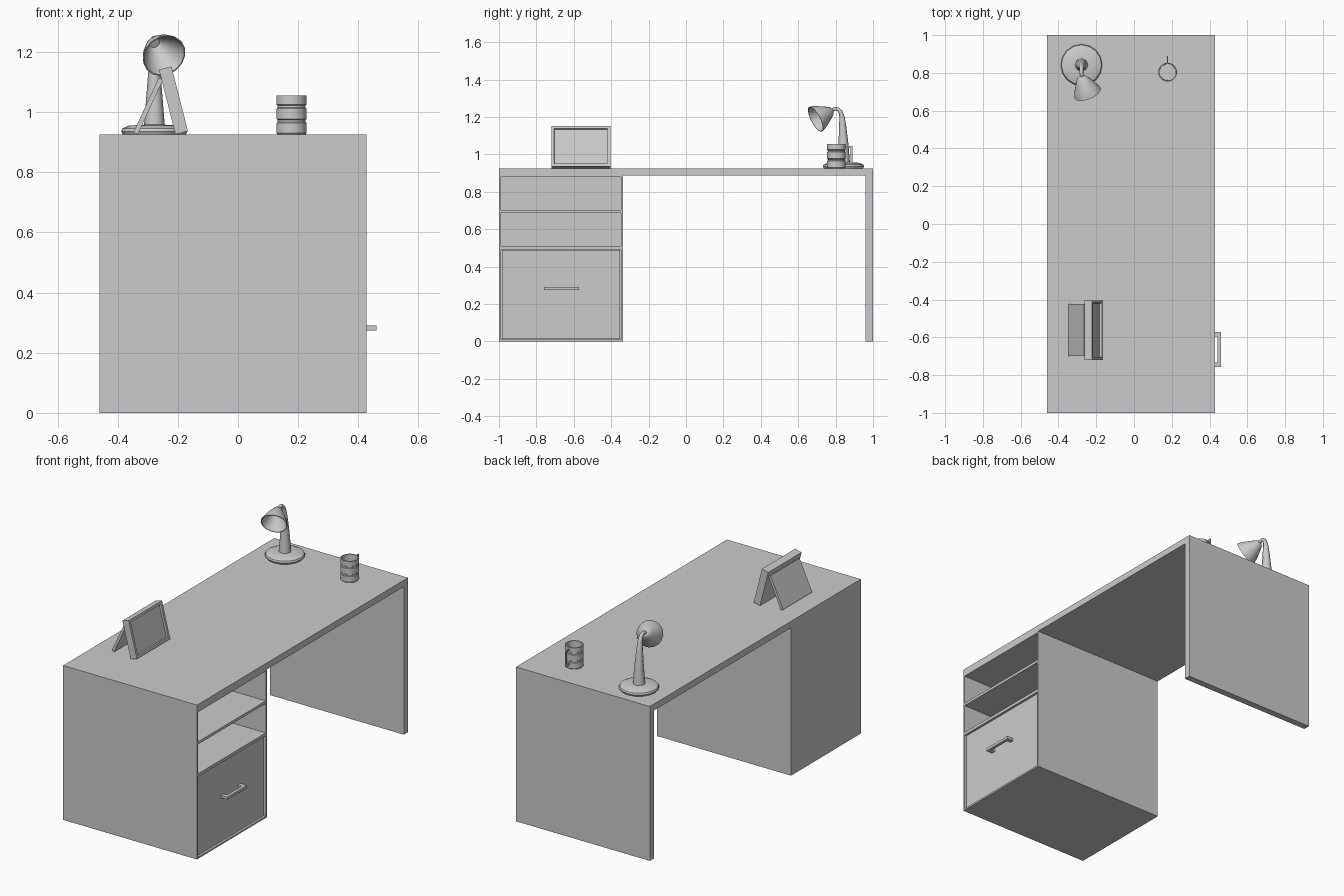
import bpy, bmesh, math
from mathutils import Vector

if "Cube" in bpy.data.objects:
    bpy.data.objects.remove(bpy.data.objects["Cube"])


def finish(bm, name, smooth=False):
    bmesh.ops.recalc_face_normals(bm, faces=bm.faces)
    me = bpy.data.meshes.new(name)
    bm.to_mesh(me)
    bm.free()
    ob = bpy.data.objects.new(name, me)
    bpy.context.collection.objects.link(ob)
    if smooth:
        bpy.ops.object.select_all(action='DESELECT')
        ob.select_set(True)
        bpy.context.view_layer.objects.active = ob
        bpy.ops.object.shade_smooth_by_angle(angle=math.radians(35))
    return ob


def box_bm(lo, hi):
    bm = bmesh.new()
    bmesh.ops.create_cube(bm, size=1)
    for v in bm.verts:
        v.co = Vector([(a + b) / 2 + c * (b - a) for a, b, c in zip(lo, hi, v.co)])
    return bm


def box(name, lo, hi):
    return finish(box_bm(lo, hi), name)


def lathe(name, profile, segs, loc, axis=(0, 0, 1)):
    """Revolve (radius, height) points about the axis."""
    bm = bmesh.new()
    rings = []
    for r, z in profile:
        rings.append([bm.verts.new((r * math.cos(2 * math.pi * i / segs),
                                    r * math.sin(2 * math.pi * i / segs), z))
                      for i in range(segs)])
    for a, b in zip(rings, rings[1:]):
        for i in range(segs):
            j = (i + 1) % segs
            bm.faces.new((a[i], a[j], b[j], b[i]))
    bm.faces.new(rings[0])
    bm.faces.new(rings[-1])
    ob = finish(bm, name, True)
    ob.location = loc
    ob.rotation_euler = Vector(axis).to_track_quat('Z', 'Y').to_euler()
    return ob


X0, X1 = -0.46, 0.428

# Desk top and end panel
box("desk_top", (X0, -1, 0.887), (X1, 1, 0.926))
box("end_panel", (X0, 0.96, 0), (X1, 1, 0.887))

# Cabinet carcass: sides, back and horizontal boards
box("cabinet_outer_side", (X0, -1, 0), (X1, -0.99, 0.887))
box("cabinet_inner_side", (X0, -0.348, 0), (X1, -0.338, 0.887))
box("cabinet_back", (X0, -0.99, 0), (X0 + 0.012, -0.348, 0.887))
for name, z0, z1 in (("cabinet_bottom", 0, 0.01), ("lower_shelf", 0.492, 0.51),
                     ("upper_shelf", 0.686, 0.702), ("cabinet_top", 0.88, 0.887)):
    box(name, (X0 + 0.012, -0.99, z0), (X1, -0.348, z1))

# Drawer and its pull handle
box("drawer", (X0 + 0.03, -0.985, 0.013), (X1 - 0.01, -0.353, 0.488))
HY, HZ = -0.665, 0.282
for i, s in enumerate((-1, 1)):
    yc = HY + s * 0.081
    box(f"handle_post_{i}", (X1 - 0.01, yc - 0.012, HZ - 0.008),
        (0.442, yc + 0.012, HZ + 0.008))
box("handle_bar", (0.442, HY - 0.093, HZ - 0.008), (0.46, HY + 0.093, HZ + 0.008))

# Picture frame with recessed front, leaning back
bm = box_bm((0, -0.158, 0), (0.043, 0.158, 0.222))
front = [max(bm.faces, key=lambda f: f.calc_center_median().x)]
bm.normal_update()
bmesh.ops.inset_individual(bm, faces=front, thickness=0.021)
bmesh.ops.inset_individual(bm, faces=front, thickness=0.002, depth=-0.012)
frame = finish(bm, "picture_frame")
frame.location = (-0.208, -0.562, 0.926)
frame.rotation_euler.y = math.radians(-14.3)
prop = box("frame_prop", (-0.016, -0.138, 0), (0, 0.138, 0.2))
prop.location = (-0.333, -0.562, 0.926)
prop.rotation_euler.y = math.radians(24.8)

# Lamp base
LX, LY = -0.278, 0.842
lathe("lamp_base", [(0.105, 0.926), (0.11, 0.936), (0.106, 0.946), (0.085, 0.955),
                    (0.036, 0.958)], 16, (LX, LY, 0))

# Lamp stem: tapered tube bending over to the shade
cu = bpy.data.curves.new("lamp_stem", 'CURVE')
cu.dimensions = '3D'
cu.bevel_depth = 1
cu.bevel_resolution = 2
cu.use_fill_caps = True
path = [(0, 0.95, 0.035), (0, 1.05, 0.027), (-0.004, 1.14, 0.02), (-0.008, 1.2, 0.014),
        (-0.016, 1.228, 0.011), (-0.03, 1.242, 0.01), (-0.046, 1.244, 0.01),
        (-0.065, 1.234, 0.01)]
sp = cu.splines.new('POLY')
sp.points.add(len(path) - 1)
for p, (dy, z, r) in zip(sp.points, path):
    p.co = (LX + max(0, -dy - 0.05) * 0.3, LY + dy, z, 1)
    p.radius = r
sp.use_smooth = True
bpy.context.collection.objects.link(bpy.data.objects.new("lamp_stem", cu))

# Lamp shade: hollow bell
outer = [(0.012, 0), (0.022, 0.006), (0.04, 0.034), (0.058, 0.066), (0.07, 0.092), (0.075, 0.108)]
inner = [(r - 0.004, max(z, 0.01)) for r, z in reversed(outer)]
lathe("lamp_shade", outer + inner, 16, (-0.281, 0.783, 1.235), (0.33, -0.84, -0.44))

# Cup with two grooves, hollow inside
mug = [(0.047, 0.926), (0.05, 0.93), (0.05, 0.964), (0.046, 0.967), (0.046, 0.974),
       (0.05, 0.977), (0.05, 1.012), (0.046, 1.015), (0.046, 1.022), (0.05, 1.025),
       (0.05, 1.055), (0.044, 1.055), (0.043, 0.935)]
CX, CY = 0.178, 0.804
lathe("cup", mug, 32, (CX, CY, 0))

# Cup handle: thin flat loop
box("cup_handle_top", (CX - 0.003, CY + 0.045, 1.035), (CX + 0.003, CY + 0.085, 1.045))
box("cup_handle_grip", (CX - 0.003, CY + 0.075, 0.96), (CX + 0.003, CY + 0.085, 1.035))
box("cup_handle_bottom", (CX - 0.003, CY + 0.045, 0.95), (CX + 0.003, CY + 0.085, 0.96))
